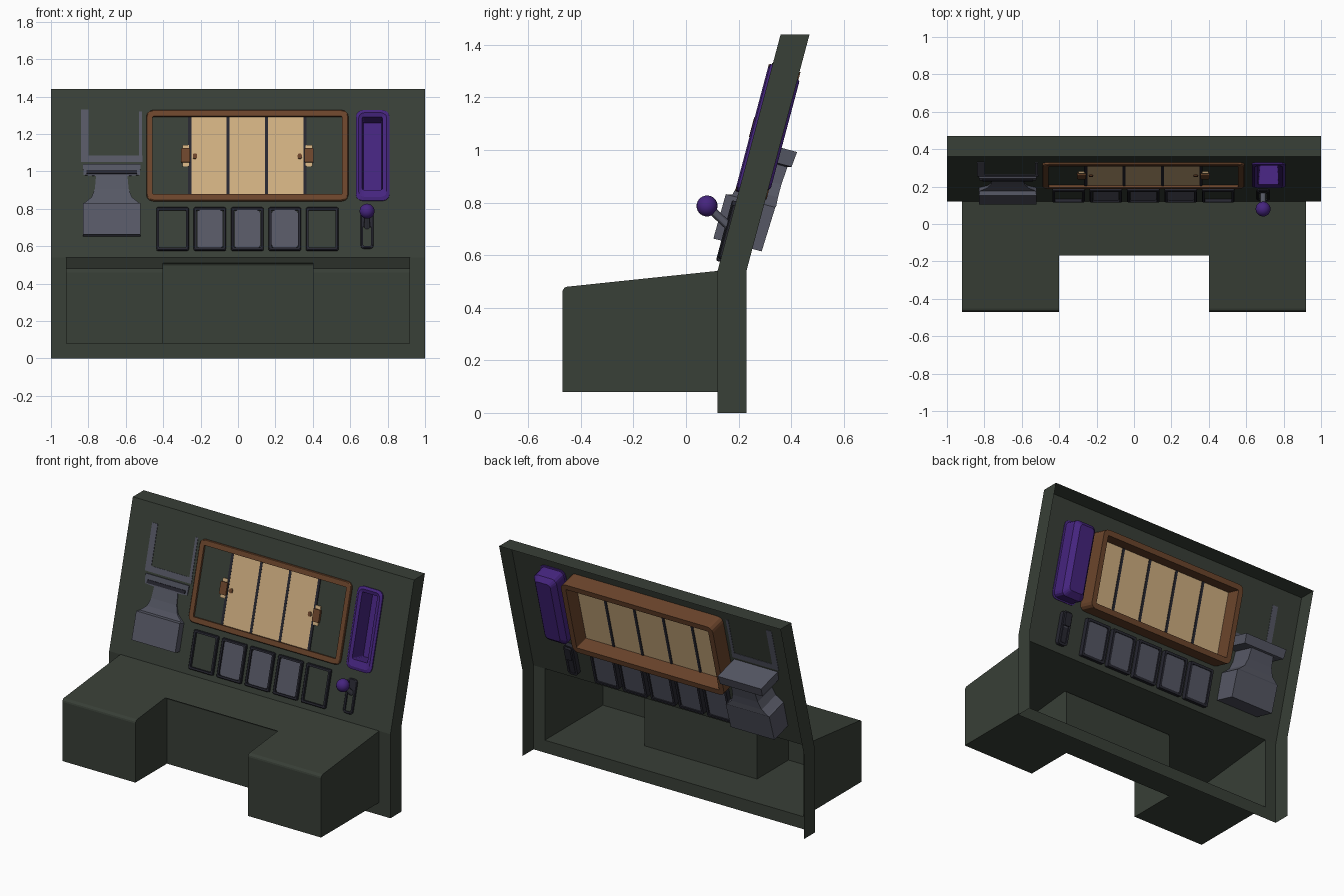
import bpy, bmesh, math
from mathutils import Vector

if "Cube" in bpy.data.objects:
    bpy.data.objects.remove(bpy.data.objects["Cube"])

def mat(name, c):
    m = bpy.data.materials.new(name)
    m.diffuse_color = (*c, 1)
    m.use_nodes = True
    m.node_tree.nodes["Principled BSDF"].inputs["Base Color"].default_value = m.diffuse_color
    return m

GREEN = mat("dark green", (0.040, 0.050, 0.038))
GREY = mat("slate grey", (0.092, 0.096, 0.128))
DARK = mat("near black", (0.020, 0.020, 0.030))
BROWN = mat("brown", (0.150, 0.060, 0.025))
CREAM = mat("cream", (0.63, 0.43, 0.22))
PURPLE = mat("purple", (0.060, 0.018, 0.210))

# Slanted panel frame: x across, v up the slope, w out of the front
A = math.atan2(0.24, 0.90)
S, C = math.sin(A), math.cos(A)

def P(x, v, w=0):
    return Vector((x, 0.12 + v * S - w * C, 0.54 + v * C + w * S))

def V(z):
    return (z - 0.54) / C

def finish(name, bm, m, smooth=False, recalc=True):
    if recalc:
        bmesh.ops.recalc_face_normals(bm, faces=bm.faces[:])
    me = bpy.data.meshes.new(name)
    bm.to_mesh(me)
    bm.free()
    me.materials.append(m)
    o = bpy.data.objects.new(name, me)
    bpy.context.collection.objects.link(o)
    if smooth:
        me.shade_smooth()
    return o

def loft(name, m, sections, caps=True):
    """Rounded rectangles (x0, x1, z0, z1, radius, w) joined in order; without caps it closes into a ring."""
    bm = bmesh.new()
    loops = []
    for x0, x1, z0, z1, r, w in sections:
        v0, v1 = V(z0), V(z1)
        pts = []
        for k, (cx, cv) in enumerate([(x1 - r, v1 - r), (x0 + r, v1 - r), (x0 + r, v0 + r), (x1 - r, v0 + r)]):
            for s in range(4):
                a = math.radians(90 * k + 30 * s)
                pts.append(bm.verts.new(P(cx + r * math.cos(a), cv + r * math.sin(a), w)))
        loops.append(pts)
    n = 16
    pairs = list(zip(loops, loops[1:])) + ([] if caps else [(loops[-1], loops[0])])
    for a, b in pairs:
        for i in range(n):
            bm.faces.new((a[i], a[(i + 1) % n], b[(i + 1) % n], b[i]))
    if caps:
        bm.faces.new(loops[0])
        bm.faces.new(loops[-1])
    return finish(name, bm, m)

def ring(name, m, x0, x1, z0, z1, t, r, wf, wb):
    o, i, b = (x0, x1, z0, z1, r), (x0 + t, x1 - t, z0 + t, z1 - t, max(r - t, .004)), 0.004
    edge = (x0 + b, x1 - b, z0 + b, z1 - b, r)
    return loft(name, m, [(*o, wf - b), (*edge, wf), (*i, wf), (*i, wb), (*o, wb)], caps=False)

def box(name, m, x0, x1, z0, z1, wf, wb, r=0.002):
    return loft(name, m, [(x0, x1, z0, z1, r, wf), (x0, x1, z0, z1, r, wb)])

# Cabinet shell: open at the back and bottom, holes for tray and desk
bm = bmesh.new()
def quad(*p):
    bm.faces.new([bm.verts.new(q) for q in p])
def grid(xs, ts, f, hole):
    for i in range(len(xs) - 1):
        for j in range(len(ts) - 1):
            if (i, j) != hole:
                quad(f(xs[i], ts[j]), f(xs[i + 1], ts[j]), f(xs[i + 1], ts[j + 1]), f(xs[i], ts[j + 1]))
grid([-1, .65, .785, 1], [0, V(.89), V(1.3), V(1.44)], P, (1, 1))
grid([-1, -.92, .92, 1], [0, .08, .54], lambda x, z: Vector((x, .12, z)), (1, 1))
back = Vector((0, .11, 0))
for x in (-1, 1):
    lo, mid, top = Vector((x, .12, 0)), P(x, 0), P(x, V(1.44))
    q = [lo, lo + back, mid + back, mid], [mid, mid + back, top + back, top]
    for f in q:
        quad(*(f if x > 0 else f[::-1]))
quad(P(-1, V(1.44)), P(1, V(1.44)), P(1, V(1.44)) + back, P(-1, V(1.44)) + back)
bmesh.ops.remove_doubles(bm, verts=bm.verts[:], dist=1e-4)
finish("cabinet_shell", bm, GREEN, recalc=False)

# U-shaped hollow desk, open into the cabinet
bm = bmesh.new()
half = [(.92, .12), (.92, -.47), (.40, -.47), (.40, -.15)]
outline = half + [(-x, y) for x, y in half[::-1]]
lo = [bm.verts.new((x, y, .08)) for x, y in outline]
hi = [bm.verts.new((x, y, .54 - (.12 - y) * .105)) for x, y in outline]
n = len(outline)
for i in range(n - 1):
    bm.faces.new((lo[i], lo[i + 1], hi[i + 1], hi[i]))
bm.faces.new(lo)
bm.faces.new(hi)
front = [e for e in bm.edges if all(v in hi for v in e.verts)
         and abs(e.verts[0].co.y - e.verts[1].co.y) < .01 and e.verts[0].co.y < 0]
bmesh.ops.bevel(bm, geom=front, offset=.018, segments=3, profile=.5, affect='EDGES')
finish("desk", bm, GREEN)

# Reel window: deep frame, five strips, dividers
ring("reel_frame", BROWN, -.49, .59, .84, 1.325, .034, .035, .014, -.11)
for k in range(5):
    cx = .05 + (k - 2) * .2055
    wf = .004 if abs(k - 2) < 2 else -.004
    box(f"reel_strip_{k}", CREAM, cx - .0945, cx + .0945, .875, 1.29, wf, -.012)
for k in range(4):
    cx = .05 + (k - 1.5) * .2055
    box(f"reel_divider_{k}", DARK, cx - .0085, cx + .0085, .875, 1.29, .005, -.016)

# Payline pointers on both sides of the window
for s in (-1, 1):
    cx, ax = .05 + s * .33, .05 + s * .28
    box("pointer_base", CREAM, cx - .018, cx + .018, 1.025, 1.14, .008, 0, .006)
    box("pointer", BROWN, cx - .024, cx + .024, 1.045, 1.12, .016, 0, .006)
    box("pointer_tip", BROWN, ax - .011, ax + .011, 1.065, 1.093, .010, 0, .009)

# Purple tray: flange, recess and chamfered back
loft("side_tray", PURPLE, [
    (.672, .768, .905, 1.285, .006, -.098), (.664, .772, .90, 1.29, .008, .006),
    (.645, .795, .86, 1.31, .03, .014), (.63, .81, .842, 1.325, .035, .008),
    (.63, .81, .842, 1.325, .035, -.004), (.64, .80, .85, 1.315, .03, -.006),
    (.64, .80, .85, 1.315, .03, -.085), (.667, .773, .885, 1.29, .02, -.115)])

# Row of five buttons
for k in range(5):
    cx = .05 + (k - 2) * .2
    ring(f"button_frame_{k}", DARK, cx - .087, cx + .087, .575, .805, .015, .008, .016, -.03)
    wf = .008 if abs(k - 2) < 2 else -.004
    x0, x1 = cx - .07, cx + .07
    loft(f"button_{k}", GREY, [(x0, x1, .59, .79, .015, wf), (x0, x1, .59, .79, .015, -.024)])

# Lever with ball
ring("lever_plate", DARK, .655, .725, .585, .79, .014, .02, .010, -.03)
box("lever_slot_upper", DARK, .667, .713, .70, .78, .004, -.045, .01)
box("lever_slot_back", DARK, .672, .708, .60, .71, -.002, -.03, .01)
a, b = Vector((.69, .19, .685)), Vector((.69, .08, .787))
bpy.ops.mesh.primitive_cylinder_add(vertices=12, radius=.016, depth=(b - a).length, location=(a + b) / 2)
rod = bpy.context.object
rod.name = "lever_rod"
rod.rotation_euler = (b - a).to_track_quat('Z', 'Y').to_euler()
rod.data.materials.append(GREY)
bpy.ops.object.shade_smooth_by_angle()
bpy.ops.mesh.primitive_uv_sphere_add(segments=20, ring_count=12, radius=.04, location=b)
ball = bpy.context.object
ball.name = "lever_ball"
ball.data.materials.append(PURPLE)
bpy.ops.object.shade_smooth()

# Dispenser chute: wide base, flared neck, wide top slot (v, half width, front w, back w)
bm = bmesh.new()
rows = [(.115, .155, .047, -.143), (.29, .155, .045, -.150), (.295, .148, .020, -.152),
        (.33, .108, .012, -.150), (.38, .090, .006, -.150), (.45, .084, .004, -.155),
        (.455, .15, .004, -.170), (.515, .155, .008, -.176)]
prev = None
for v, h, wf, wb in rows:
    q = [bm.verts.new(P(-.675 + sx * h, v, w)) for sx, w in ((-1, wf), (1, wf), (1, wb), (-1, wb))]
    if prev:
        for i in range(4):
            bm.faces.new((prev[i], prev[(i + 1) % 4], q[(i + 1) % 4], q[i]))
    else:
        bm.faces.new(q)
    prev = q
bm.faces.new(prev)
finish("dispenser_chute", bm, GREY)
box("dispenser_slot", DARK, -.81, -.54, .985, 1.005, .011, 0)

# Border of the flush display above the chute
box("display_border_left", GREY, -.84, -.80, 1.07, 1.33, .003, -.002)
box("display_border_bottom", GREY, -.84, -.51, 1.05, 1.085, .003, -.002)
box("display_border_right", GREY, -.53, -.512, 1.08, 1.32, .003, -.002)
